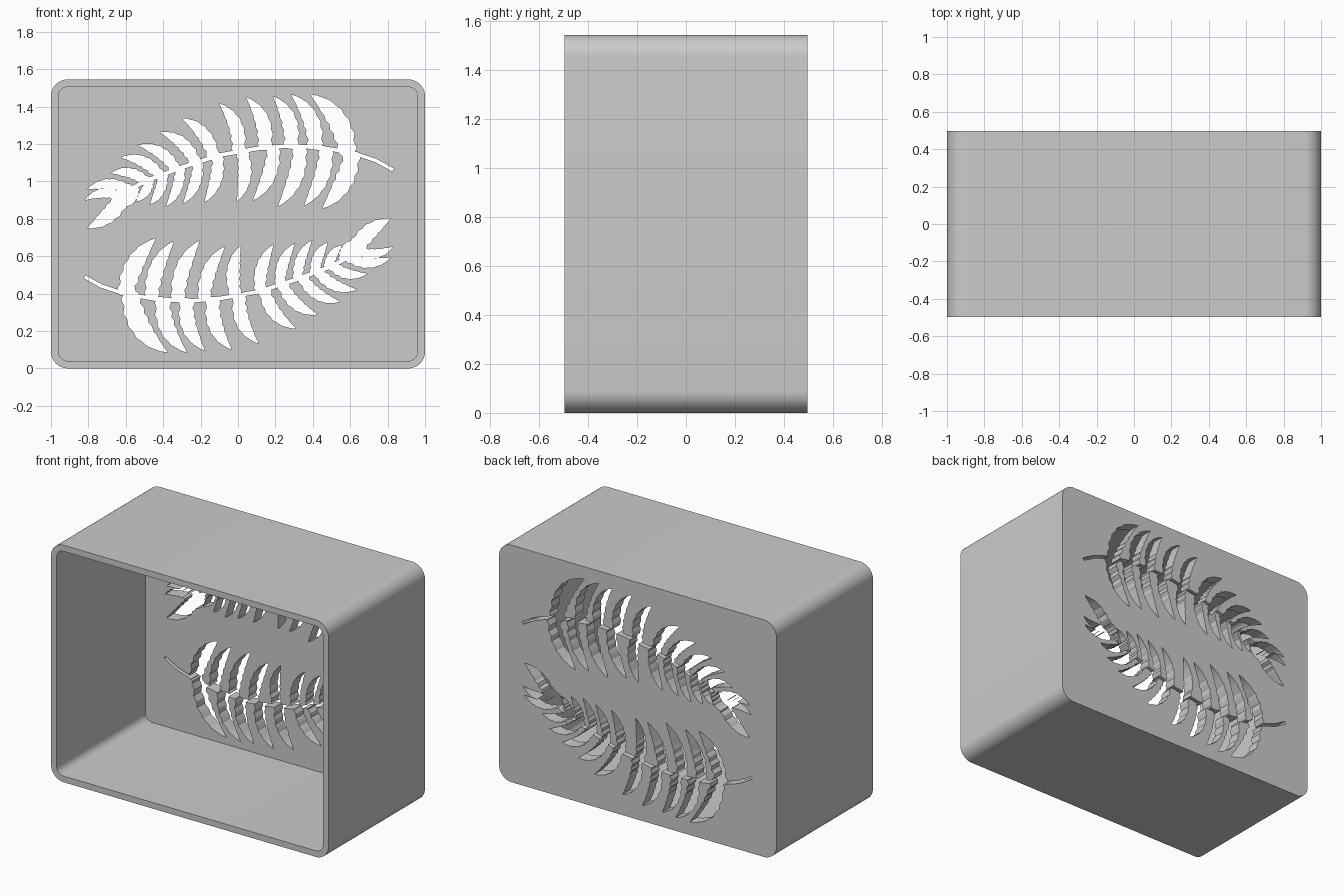
import bpy, bmesh, math
from mathutils import Vector

if "Cube" in bpy.data.objects:
    bpy.data.objects.remove(bpy.data.objects["Cube"])

HALF_W, HALF_D, HEIGHT = 1.0, 0.497, 1.545
WALL, BACK = 0.04, 0.08

grey = bpy.data.materials.new("plain grey")
grey.use_nodes = True
grey.diffuse_color = (0.6, 0.6, 0.6, 1)
grey.node_tree.nodes["Principled BSDF"].inputs["Base Color"].default_value = (0.6, 0.6, 0.6, 1)


def prisms(name, outlines, y0, y1):
    """Extrude closed x-z outlines from y0 to y1 into one object."""
    bm = bmesh.new()
    for pts in outlines:
        face = bm.faces.new([bm.verts.new((p[0], y0, p[1])) for p in pts])
        out = bmesh.ops.extrude_face_region(bm, geom=[face])
        verts = [v for v in out["geom"] if isinstance(v, bmesh.types.BMVert)]
        bmesh.ops.translate(bm, verts=verts, vec=(0, y1 - y0, 0))
    bmesh.ops.recalc_face_normals(bm, faces=bm.faces)
    mesh = bpy.data.meshes.new(name)
    bm.to_mesh(mesh)
    bm.free()
    mesh.materials.append(grey)
    ob = bpy.data.objects.new(name, mesh)
    bpy.context.collection.objects.link(ob)
    return ob


def rounded_rect(inset, radius, steps=10):
    pts = []
    for k, (sx, sz) in enumerate([(1, 1), (-1, 1), (-1, -1), (1, -1)]):
        cx = sx * (HALF_W - inset - radius)
        cz = HEIGHT / 2 + sz * (HEIGHT / 2 - inset - radius)
        for i in range(steps + 1):
            a = math.pi / 2 * (k + i / steps)
            pts.append((cx + radius * math.cos(a), cz + radius * math.sin(a)))
    return pts


def leaflet(base, tip, bulge, width, teeth=6):
    """Curved blade with saw-toothed edges, wide near its base."""
    a, b = Vector(base), Vector(tip)
    d = b - a
    ctrl = (a + b) / 2 + Vector((d.y, -d.x)) * bulge
    sides = ([], [])
    n = teeth * 2
    for i in range(n):
        t = i / n
        p = a * (1 - t) ** 2 + ctrl * 2 * t * (1 - t) + b * t * t
        tan = ((ctrl - a) * (1 - t) + (b - ctrl) * t).normalized()
        nrm = Vector((-tan.y, tan.x))
        w = width / 2 * (0.8 + 0.9 * t) * (1 - t ** 2.2)
        tooth = 0.08 * width * (1 if i % 2 else -1) * (1 - t)
        sides[0].append(p + nrm * (w + tooth))
        sides[1].append(p - nrm * (w + tooth))
    return sides[0] + [b] + sides[1][::-1]


def ribbon(points, w0, w1):
    left, right = [], []
    for i, p in enumerate(points):
        d = Vector(points[min(i + 1, len(points) - 1)]) - Vector(points[max(i - 1, 0)])
        n = Vector((-d.y, d.x)).normalized() * (w0 + (w1 - w0) * i / (len(points) - 1)) / 2
        left.append(Vector(p) + n)
        right.append(Vector(p) - n)
    return left + right[::-1]


# Fern: stem, then leaflets as base x, base z, tip x, tip z, width
STEM = [(.83, 1.06), (.74, 1.11), (.62, 1.15), (.45, 1.18), (.27, 1.19), (.1, 1.175),
        (-.1, 1.14), (-.3, 1.075), (-.5, 1.0), (-.65, .915)]
UPPER = [(.585, 1.14, .385, 1.465, .105), (.41, 1.17, .283, 1.465, .085),
         (.28, 1.175, .187, 1.455, .08), (.14, 1.17, .043, 1.45, .078),
         (0, 1.15, -.10, 1.417, .075), (-.13, 1.12, -.30, 1.337, .07),
         (-.225, 1.09, -.417, 1.262, .065), (-.33, 1.055, -.535, 1.193, .062),
         (-.41, 1.02, -.626, 1.128, .06), (-.48, .99, -.68, 1.043, .055),
         (-.57, .95, -.807, .957, .055), (-.62, .92, -.818, .90, .05)]
LOWER = [(.61, 1.16, .45, .855, .095), (.47, 1.18, .353, .87, .08),
         (.33, 1.19, .214, .866, .08), (.19, 1.185, .08, .898, .075),
         (.02, 1.165, -.005, .893, .07), (-.11, 1.14, -.18, .888, .065),
         (-.215, 1.105, -.294, .882, .06), (-.31, 1.08, -.385, .866, .055),
         (-.4, 1.045, -.47, .877, .055), (-.47, 1.015, -.545, .893, .05),
         (-.55, .97, -.604, .866, .05), (-.61, .95, -.684, .829, .055),
         (-.6, .95, -.807, .749, .085)]

fern = [ribbon(STEM, .018, .022)]
fern += [leaflet(r[:2], r[2:4], .27, r[4]) for r in UPPER]
fern += [leaflet(r[:2], r[2:4], -.2, r[4]) for r in LOWER]
# The second fern is the first turned half a turn about the panel centre
turned = [[(.01 - p[0], HEIGHT + .005 - p[1]) for p in o] for o in fern]

# Open-fronted box with a pierced back panel
box = prisms("planter_box", [rounded_rect(0, .09)], -HALF_D, HALF_D)
cavity = prisms("cavity_cutter", [rounded_rect(WALL, .05)], -HALF_D - .1, HALF_D - BACK)
ferns = prisms("fern_cutter", fern + turned, HALF_D - BACK - .1, HALF_D + .1)

bpy.context.view_layer.objects.active = box
for cutter in (cavity, ferns):
    mod = box.modifiers.new("cut", "BOOLEAN")
    mod.operation, mod.solver = "DIFFERENCE", "EXACT"
    mod.object, mod.use_self = cutter, True
    bpy.ops.object.modifier_apply(modifier=mod.name)
    bpy.data.objects.remove(cutter)

bpy.ops.object.select_all(action="DESELECT")
box.select_set(True)
bpy.ops.object.shade_smooth_by_angle(angle=math.radians(25))
